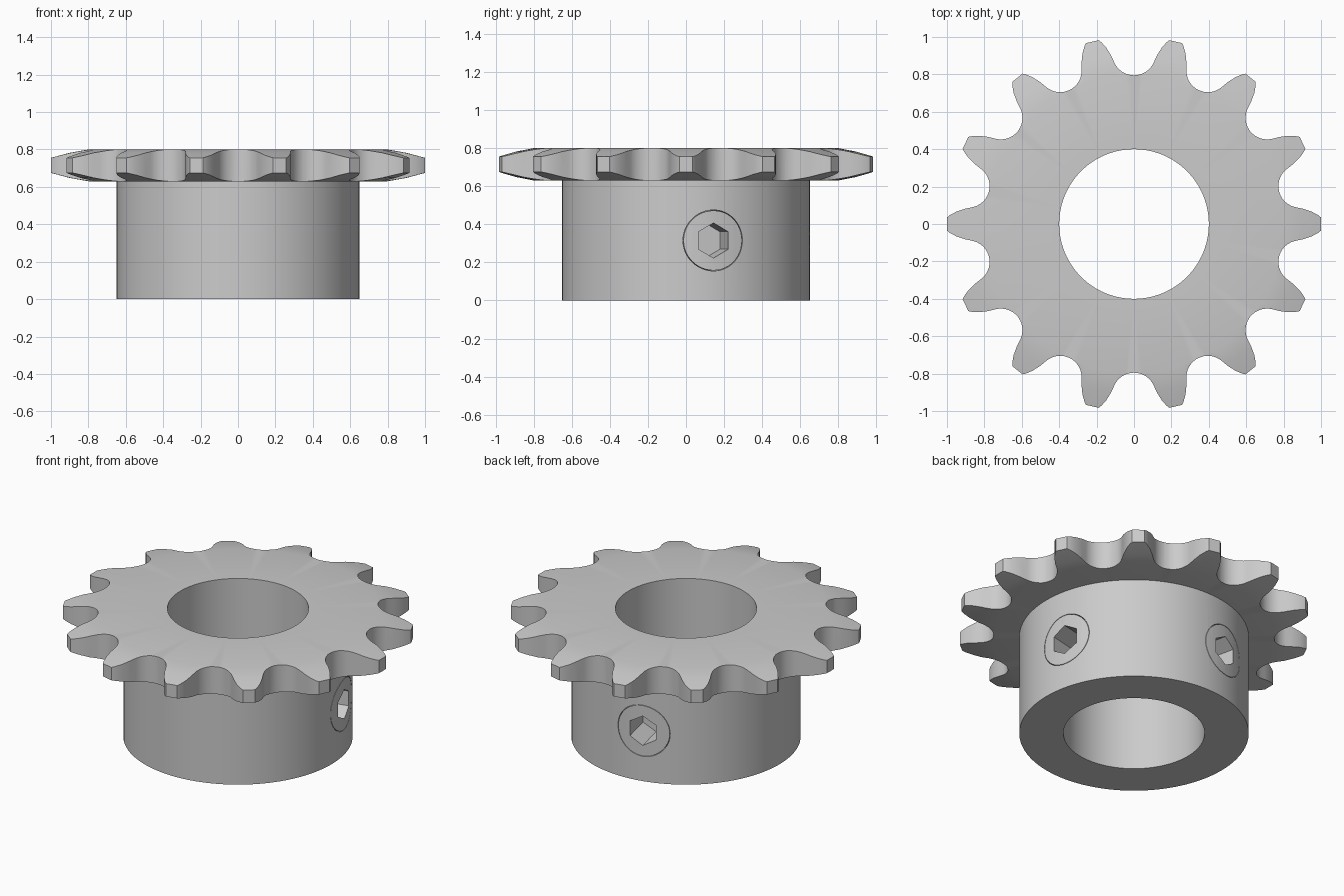
import bpy, bmesh
from math import sin, cos, pi, radians
from mathutils import Matrix

cube = bpy.data.objects.get("Cube")
if cube:
    bpy.data.objects.remove(cube)

TEETH = 14
STEP = 2 * pi / TEETH
HUB_R, BORE_R, HUB_TOP, TOP = 0.65, 0.40, 0.63, 0.80

steel = bpy.data.materials.new("grey steel")
steel.use_nodes = True
steel.diffuse_color = (0.6, 0.6, 0.6, 1)
bsdf = next(n for n in steel.node_tree.nodes if n.type == 'BSDF_PRINCIPLED')
bsdf.inputs["Base Color"].default_value = steel.diffuse_color


def to_object(name, bm):
    bmesh.ops.recalc_face_normals(bm, faces=bm.faces)
    mesh = bpy.data.meshes.new(name)
    bm.to_mesh(mesh)
    bm.free()
    mesh.materials.append(steel)
    obj = bpy.data.objects.new(name, mesh)
    bpy.context.collection.objects.link(obj)
    return obj


def revolve(name, profile, segments=112):
    """Closed (radius, height) profile turned around z."""
    bm = bmesh.new()
    rings = [[bm.verts.new((r * cos(2 * pi * i / segments), r * sin(2 * pi * i / segments), z))
              for r, z in profile] for i in range(segments)]
    n = len(profile)
    for i in range(segments):
        a, b = rings[i], rings[(i + 1) % segments]
        for j in range(n):
            k = (j + 1) % n
            bm.faces.new((a[j], b[j], b[k], a[k]))
    return to_object(name, bm)


def prism(name, outline, z0, z1):
    bm = bmesh.new()
    low = [bm.verts.new((x, y, z0)) for x, y in outline]
    high = [bm.verts.new((x, y, z1)) for x, y in outline]
    bm.faces.new(low)
    bm.faces.new(high)
    for i in range(len(low)):
        j = (i + 1) % len(low)
        bm.faces.new((low[i], low[j], high[j], high[i]))
    return to_object(name, bm)


def radial_prism(name, sides, radius, start, end, angle):
    """Prism lying along a radius of the hub at screw height."""
    pts = [(radius * cos(2 * pi * i / sides), radius * sin(2 * pi * i / sides)) for i in range(sides)]
    obj = prism(name, pts, start, end)
    obj.data.transform(Matrix.Translation((0, 0, 0.315)) @ Matrix.Rotation(angle, 4, 'Z')
                       @ Matrix.Rotation(pi / 2, 4, 'Y'))
    return obj


def boolean(obj, tool, operation):
    mod = obj.modifiers.new(operation.lower(), 'BOOLEAN')
    mod.operation, mod.solver, mod.object = operation, 'EXACT', tool
    bpy.context.view_layer.objects.active = obj
    bpy.ops.object.modifier_apply(modifier=mod.name)
    bpy.data.objects.remove(tool)


def smooth(obj):
    bpy.ops.object.select_all(action='DESELECT')
    obj.select_set(True)
    bpy.context.view_layer.objects.active = obj
    bpy.ops.object.shade_smooth_by_angle(angle=radians(30))


# Tooth outline: tip and convex flank, then the round roller seat
flank = [(1.0, 0.035), (0.985, 0.047), (0.95, 0.066), (0.905, 0.081)]
seat_r, seat_c = 0.115, 0.91
reach = radians(65)
outline = []
for t in range(TEETH):
    a = t * STEP
    m = a + STEP / 2
    outline += [(x * cos(a) - y * sin(a), x * sin(a) + y * cos(a)) for x, y in flank]
    for i in range(19):
        d = m + pi + reach - 2 * reach * i / 18
        outline.append((seat_c * cos(m) + seat_r * cos(d), seat_c * sin(m) + seat_r * sin(d)))
    b = a + STEP
    outline += [(x * cos(b) + y * sin(b), x * sin(b) - y * cos(b)) for x, y in reversed(flank)]

# Toothed plate: outline trimmed by a disc with tapered rim and bore
sprocket_plate = prism("sprocket_plate", outline, HUB_TOP - 0.1, TOP + 0.1)
taper = [(0.80, 0), (0.90, 0.018), (1.02, 0.05)]
rim = [(BORE_R, HUB_TOP)] + [(r, HUB_TOP + d) for r, d in taper] \
    + [(r, TOP - d) for r, d in reversed(taper)] + [(BORE_R, TOP)]
boolean(sprocket_plate, revolve("rim_cutter", rim), 'INTERSECT')
smooth(sprocket_plate)

# Hub with two set screws a quarter turn apart
hub = revolve("hub", [(BORE_R, 0), (HUB_R, 0), (HUB_R, HUB_TOP), (BORE_R, HUB_TOP)])
for number, angle in enumerate((STEP / 2, STEP / 2 + pi / 2), 1):
    boolean(hub, radial_prism("hole_cutter", 48, 0.160, 0.425, 0.8, angle), 'DIFFERENCE')
    screw = radial_prism(f"set_screw_{number}", 48, 0.157, 0.425, 0.8, angle)
    face = revolve("face_cutter", [(0.3, 0), (HUB_R, 0), (HUB_R, HUB_TOP), (0.3, HUB_TOP)])
    boolean(screw, face, 'INTERSECT')
    boolean(screw, radial_prism("socket_cutter", 6, 0.092, 0.45, 0.8, angle), 'DIFFERENCE')
    smooth(screw)
smooth(hub)
